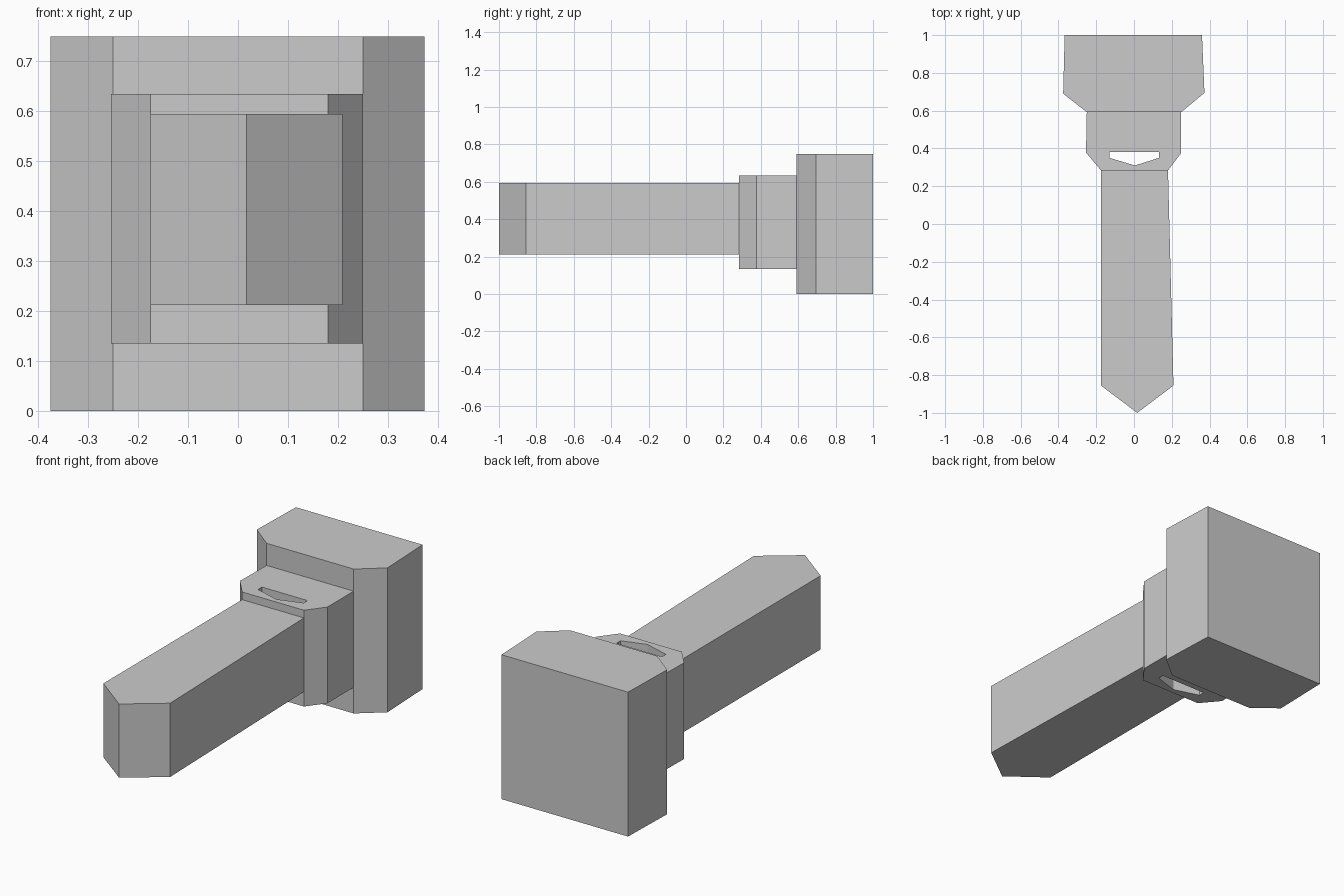
import bpy, bmesh

if "Cube" in bpy.data.objects:
    bpy.data.objects.remove(bpy.data.objects["Cube"])


def prism(name, outline, z0, z1):
    """Extrude a top-view outline from z0 up to z1."""
    bm = bmesh.new()
    base = bm.faces.new([bm.verts.new((x, y, z0)) for x, y in outline])
    ext = bmesh.ops.extrude_face_region(bm, geom=[base])
    top = [v for v in ext["geom"] if isinstance(v, bmesh.types.BMVert)]
    bmesh.ops.translate(bm, verts=top, vec=(0, 0, z1 - z0))
    bmesh.ops.recalc_face_normals(bm, faces=bm.faces)
    mesh = bpy.data.meshes.new(name)
    bm.to_mesh(mesh)
    bm.free()
    obj = bpy.data.objects.new(name, mesh)
    bpy.context.collection.objects.link(obj)
    return obj


# Wide head at the back
prism("head_block", [(-0.367, 1.0), (-0.375, 0.69), (-0.25, 0.592),
                     (0.25, 0.592), (0.373, 0.694), (0.36, 1.0)], 0.0, 0.75)

# Stepped collar between head and shaft
collar = prism("collar", [(-0.25, 0.592), (-0.254, 0.378), (-0.175, 0.284),
                          (0.18, 0.284), (0.25, 0.376), (0.25, 0.592)],
               0.135, 0.635)

# Long shaft with a pointed front end
prism("shaft", [(-0.175, 0.284), (-0.175, -0.855), (0.017, -1.0),
                (0.209, -0.855), (0.18, 0.284)], 0.212, 0.595)

# Vertical slot through the collar
slot = prism("slot_cutter", [(-0.13, 0.382), (-0.13, 0.35), (0.005, 0.31),
                             (0.132, 0.35), (0.132, 0.382)], 0.0, 0.8)
slot.hide_render = True
slot.hide_set(True)
cut = collar.modifiers.new("slot", 'BOOLEAN')
cut.operation = 'DIFFERENCE'
cut.solver = 'EXACT'
cut.object = slot
